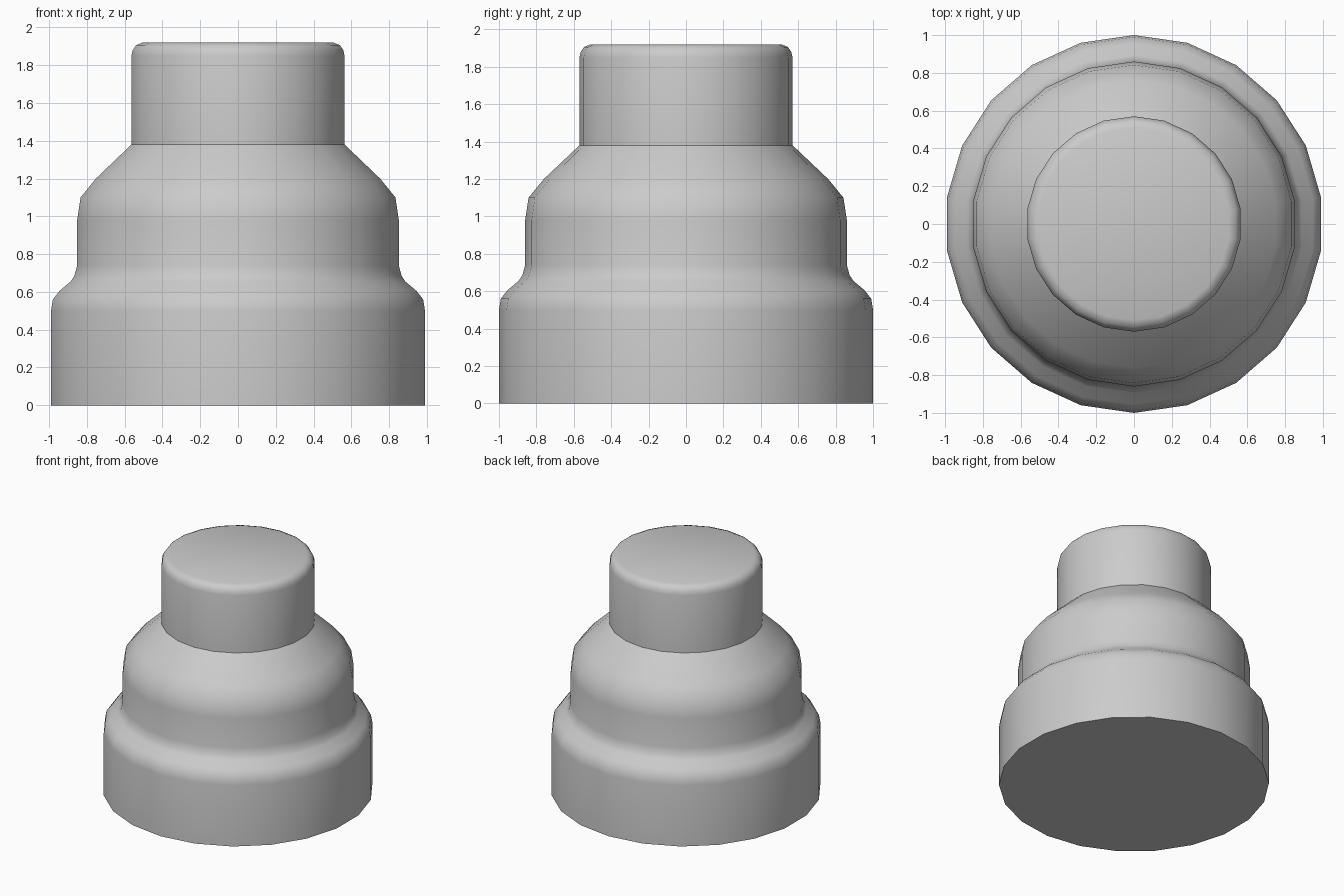
import bpy, bmesh
from math import pi, sin, cos, radians

if "Cube" in bpy.data.objects:
    bpy.data.objects.remove(bpy.data.objects["Cube"])

SIDES = 22

# Half profile (radius, height): base, rounded shoulder, waist, cone, neck
PROFILE = [
    (1.0, 0.0), (1.0, 0.50), (0.99, 0.56), (0.955, 0.605),
    (0.895, 0.655), (0.875, 0.685), (0.86, 0.74), (0.86, 0.98),
    (0.842, 1.10), (0.76, 1.20), (0.57, 1.38),
    (0.57, 1.85), (0.563, 1.88), (0.545, 1.906), (0.51, 1.92),
]


def lathe(name, profile, sides):
    bm = bmesh.new()
    rings = []
    for r, z in profile:
        # one vertex points along +y
        rings.append([bm.verts.new((r * cos(pi / 2 + 2 * pi * i / sides),
                                    r * sin(pi / 2 + 2 * pi * i / sides), z))
                      for i in range(sides)])
    for low, high in zip(rings, rings[1:]):
        for i in range(sides):
            j = (i + 1) % sides
            bm.faces.new((low[i], low[j], high[j], high[i]))
    # flat bottom and top caps
    bm.faces.new(rings[0][::-1])
    bm.faces.new(rings[-1])
    mesh = bpy.data.meshes.new(name)
    bm.to_mesh(mesh)
    bm.free()
    obj = bpy.data.objects.new(name, mesh)
    bpy.context.collection.objects.link(obj)
    return obj


# Stepped body
body = lathe("stepped_body", PROFILE, SIDES)
bpy.context.view_layer.objects.active = body
body.select_set(True)
bpy.ops.object.shade_smooth_by_angle(angle=radians(40))
